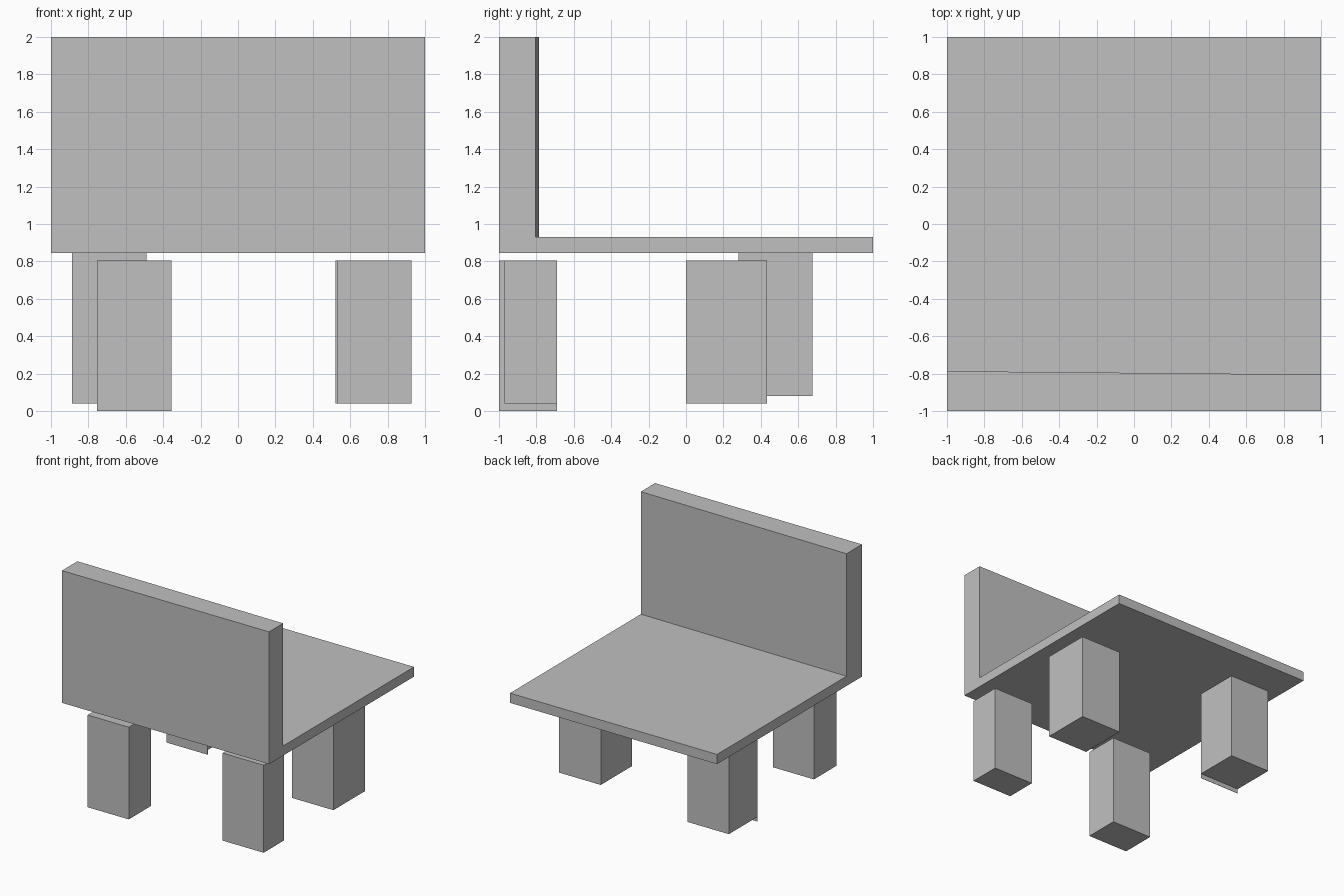
import bpy
import bmesh

cube = bpy.data.objects.get("Cube")
if cube:
    bpy.data.objects.remove(cube, do_unlink=True)

grey = bpy.data.materials.new("plain grey")
grey.use_nodes = True
colour = (0.53, 0.53, 0.53, 1)
grey.diffuse_color = colour
grey.node_tree.nodes["Principled BSDF"].inputs["Base Color"].default_value = colour


def prism(name, outline, bottom, top):
    """Extrude a plan outline upward between two heights."""
    bm = bmesh.new()
    base = bm.faces.new([bm.verts.new((x, y, bottom)) for x, y in outline])
    grown = bmesh.ops.extrude_face_region(bm, geom=[base])["geom"]
    for v in grown:
        if isinstance(v, bmesh.types.BMVert):
            v.co.z = top
    bmesh.ops.recalc_face_normals(bm, faces=bm.faces[:])
    mesh = bpy.data.meshes.new(name)
    bm.to_mesh(mesh)
    bm.free()
    mesh.materials.append(grey)
    obj = bpy.data.objects.new(name, mesh)
    bpy.context.collection.objects.link(obj)
    return obj


def box(name, x, y, z):
    return prism(name, [(x[0], y[0]), (x[1], y[0]), (x[1], y[1]), (x[0], y[1])], *z)


# Seat slab and upright panel, whose inner face is slightly skewed
box("seat", (-1, 1), (-1, 1), (0.845, 0.93))
prism("backrest", [(-1, -1), (1, -1), (1, -0.805), (-1, -0.787)], 0.93, 2)

# Uneven block legs, three of them stopping short of the seat
box("front_right_leg", (-0.753, -0.355), (-1, -0.69), (0, 0.805))
box("front_left_leg", (0.53, 0.927), (-0.97, -0.69), (0.04, 0.805))
box("back_left_leg", (0.52, 0.922), (0, 0.433), (0.04, 0.805))
box("back_right_leg", (-0.888, -0.49), (0.28, 0.677), (0.08, 0.845))

# Thin lip hanging below the front of the back right leg
box("back_right_leg_lip", (-0.888, -0.49), (0.28, 0.283), (0.04, 0.08))
